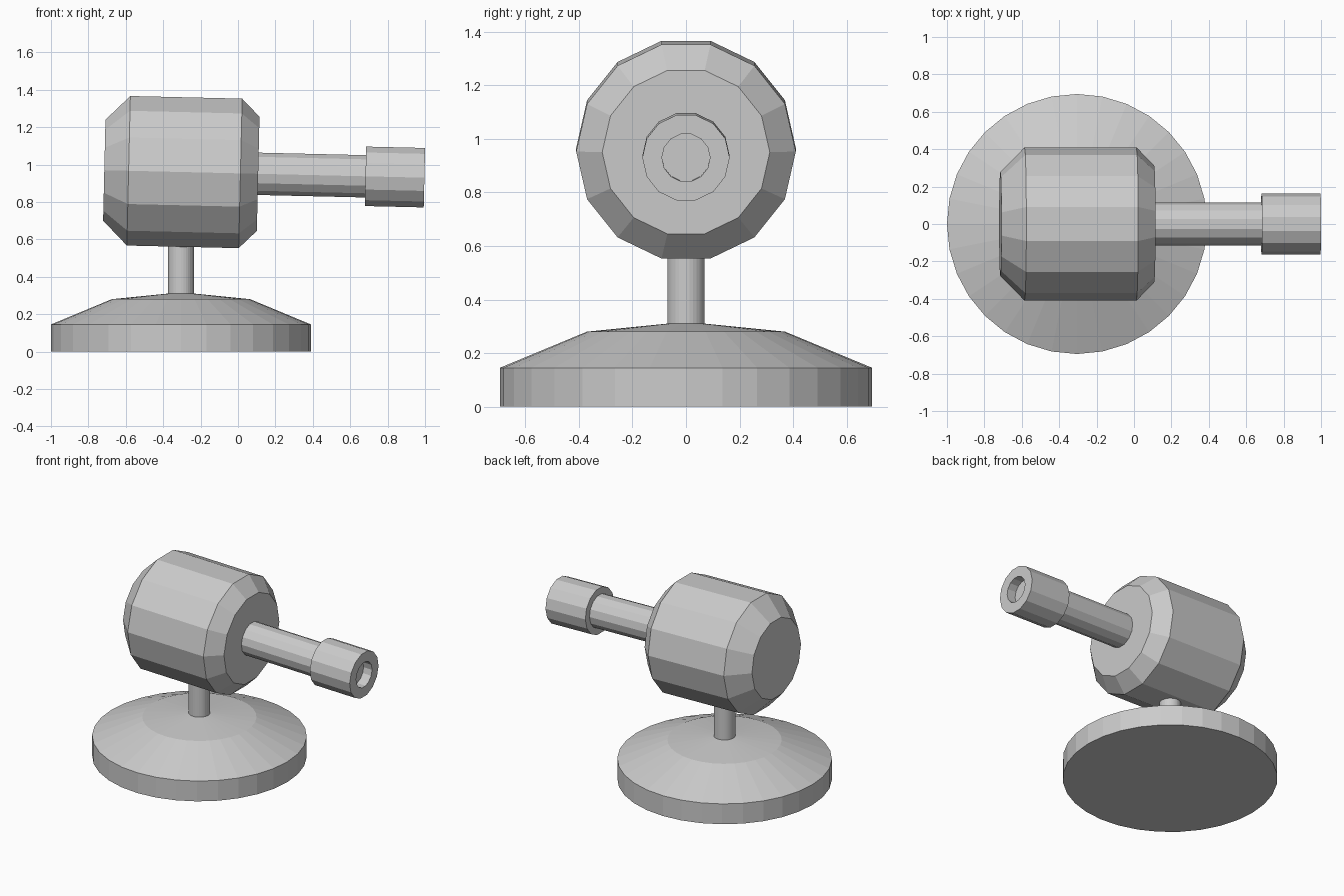
import bpy, bmesh, math
from mathutils import Matrix

if "Cube" in bpy.data.objects:
    bpy.data.objects.remove(bpy.data.objects["Cube"])

CX = -0.305                      # turret axis
TILT = math.radians(90 + 1.34)   # head points along +x, slightly downward


def lathe(name, profile, sides, matrix):
    """Revolve (radius, height) points around z into a closed, flat-shaded solid."""
    bm = bmesh.new()
    rings = []
    for r, h in profile:
        ring = []
        for i in range(sides):
            a = math.pi / 2 + 2 * math.pi * i / sides
            ring.append(bm.verts.new((r * math.cos(a), r * math.sin(a), h)))
        rings.append(ring)
    for lo, hi in zip(rings, rings[1:]):
        for i in range(sides):
            j = (i + 1) % sides
            bm.faces.new((lo[i], lo[j], hi[j], hi[i]))
    bm.faces.new(rings[0][::-1])
    bm.faces.new(rings[-1])
    bmesh.ops.recalc_face_normals(bm, faces=bm.faces)
    mesh = bpy.data.meshes.new(name)
    bm.to_mesh(mesh)
    bm.free()
    ob = bpy.data.objects.new(name, mesh)
    ob.matrix_world = matrix
    bpy.context.collection.objects.link(ob)
    return ob


stand = Matrix.Translation((CX, 0, 0))
head = Matrix.Translation((CX, 0, 0.96)) @ Matrix.Rotation(TILT, 4, 'Y')

# Round stepped base with the support post
lathe("base_and_post", [(0.695, 0), (0.695, 0.145), (0.37, 0.28), (0.07, 0.31),
                        (0.07, 0.60)], 32, stand)

# Chamfered drum body
lathe("body", [(0.277, -0.41), (0.41, -0.28), (0.41, 0.318), (0.313, 0.413)], 14, head)

# Barrel tube
lathe("barrel", [(0.116, 0.40), (0.116, 1.0)], 14, head)

# Muzzle collar with recessed bore
lathe("muzzle", [(0.163, 0.987), (0.163, 1.302), (0.09, 1.302), (0.09, 1.235)], 14, head)
